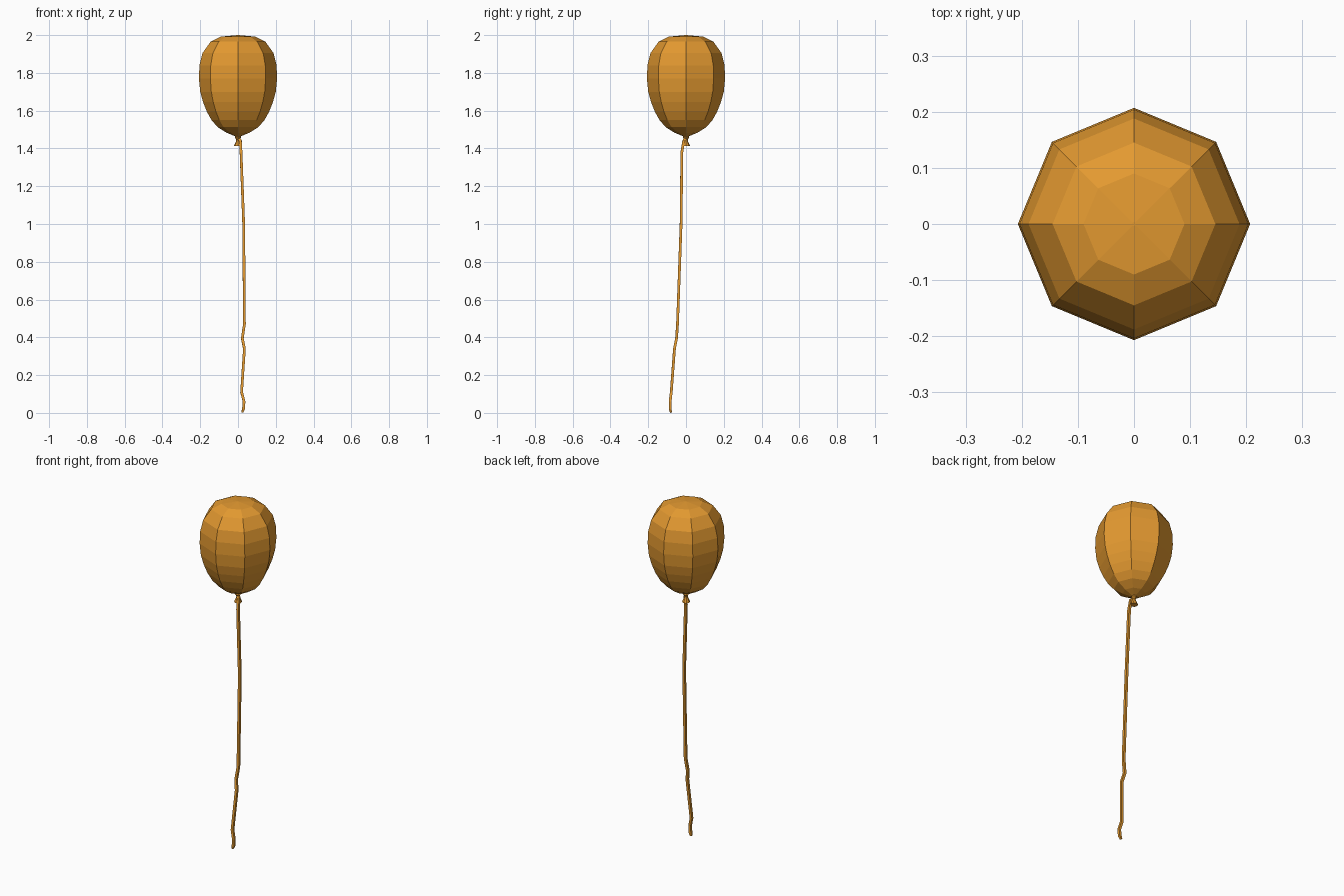
import bpy
import bmesh
from math import cos, sin, tau

cube = bpy.data.objects.get("Cube")
if cube:
    bpy.data.objects.remove(cube, do_unlink=True)

amber = bpy.data.materials.new("amber_rubber")
amber.use_nodes = True
colour = (0.77, 0.32, 0.03, 1)
amber.diffuse_color = colour
bsdf = amber.node_tree.nodes["Principled BSDF"]
bsdf.inputs["Base Color"].default_value = colour
bsdf.inputs["Roughness"].default_value = 0.6


def add_object(name, data):
    obj = bpy.data.objects.new(name, data)
    data.materials.append(amber)
    bpy.context.collection.objects.link(obj)
    return obj


def lathe(name, profile, sides):
    """Turn (radius, height) points, top to bottom, into a faceted solid."""
    bm = bmesh.new()
    rings = [[bm.verts.new((r * cos(tau * i / sides), r * sin(tau * i / sides), z))
              for i in range(sides)] for r, z in profile]
    for upper, lower in zip(rings, rings[1:]):
        for i in range(sides):
            j = (i + 1) % sides
            bm.faces.new((upper[i], lower[i], lower[j], upper[j]))
    for ring in (rings[0], rings[-1]):
        centre = sum((v.co.z for v in ring)) / sides
        bmesh.ops.poke(bm, faces=[bm.faces.new(ring)])
    bmesh.ops.recalc_face_normals(bm, faces=bm.faces)
    mesh = bpy.data.meshes.new(name)
    bm.to_mesh(mesh)
    bm.free()
    return add_object(name, mesh)


# Balloon body: eight flat gores, widest above the middle
body_profile = [(0.004, 2.0), (0.09, 1.992), (0.145, 1.965), (0.188, 1.905),
                (0.204, 1.84), (0.207, 1.77), (0.2, 1.7), (0.185, 1.645),
                (0.165, 1.595), (0.14, 1.55), (0.108, 1.513), (0.06, 1.483),
                (0.014, 1.464)]
lathe("balloon_body", body_profile, 8)

# Tied neck with a flared lip
lathe("balloon_knot", [(0.012, 1.47), (0.016, 1.458), (0.009, 1.445),
                       (0.012, 1.435), (0.022, 1.412)], 8)

# String: thin four-sided cord that drifts forward and kinks near its end
path = [(0.0, 0.0, 1.452), (0.013, -0.012, 1.44), (0.016, -0.022, 1.38),
        (0.03, -0.026, 1.0), (0.034, -0.045, 0.47), (0.023, -0.05, 0.395),
        (0.034, -0.061, 0.34), (0.019, -0.078, 0.11), (0.032, -0.084, 0.06),
        (0.029, -0.083, 0.02), (0.022, -0.08, 0.003)]
curve = bpy.data.curves.new("string", 'CURVE')
curve.dimensions = '3D'
curve.bevel_depth = 0.01
curve.bevel_resolution = 0
curve.use_fill_caps = True
spline = curve.splines.new('POLY')
spline.use_smooth = False
spline.points.add(len(path) - 1)
for point, co in zip(spline.points, path):
    point.co = (*co, 1)
spline.points[-1].radius = 0.7
add_object("string", curve)
